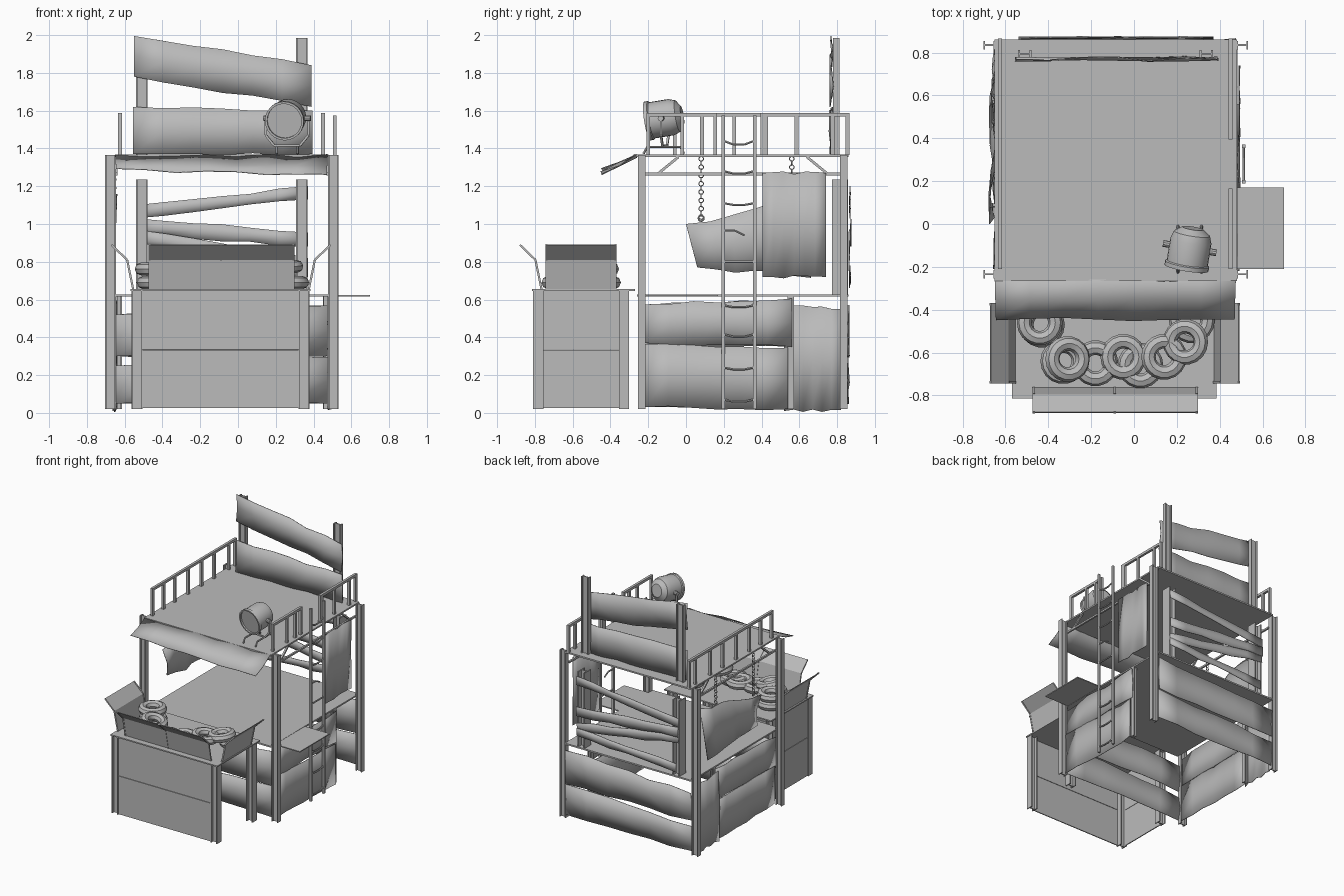
import bpy, bmesh, math, random
from mathutils import Vector, Matrix

cube = bpy.data.objects.get("Cube")
if cube:
    bpy.data.objects.remove(cube, do_unlink=True)
random.seed(4)

grey = bpy.data.materials.new("plain grey")
grey.use_nodes = True
grey.diffuse_color = (0.5, 0.5, 0.5, 1)
grey.node_tree.nodes["Principled BSDF"].inputs["Base Color"].default_value = (0.5, 0.5, 0.5, 1)
smooth_parts = []


def finish(name, bm, smooth=False):
    bmesh.ops.recalc_face_normals(bm, faces=bm.faces)
    me = bpy.data.meshes.new(name)
    bm.to_mesh(me)
    bm.free()
    me.materials.append(grey)
    ob = bpy.data.objects.new(name, me)
    bpy.context.scene.collection.objects.link(ob)
    if smooth:
        smooth_parts.append(ob)
    return ob


def box(name, x0, x1, y0, y1, z0, z1):
    bm = bmesh.new()
    size = Matrix.Diagonal((x1 - x0, y1 - y0, z1 - z0, 1))
    mid = Matrix.Translation(((x0 + x1) / 2, (y0 + y1) / 2, (z0 + z1) / 2))
    bmesh.ops.create_cube(bm, size=1, matrix=mid @ size)
    return finish(name, bm)


def bars(name, pairs, size, sides=4):
    """Straight bars between pairs of points, in one mesh."""
    bm = bmesh.new()
    for p, q in pairs:
        p, q = Vector(p), Vector(q)
        turn = (q - p).to_track_quat('Z', 'Y').to_matrix().to_4x4()
        spin = Matrix.Rotation(math.pi / sides, 4, 'Z')
        r = size / 2 / math.cos(math.pi / sides)
        bmesh.ops.create_cone(bm, cap_ends=True, segments=sides, radius1=r, radius2=r,
                              depth=(q - p).length, matrix=Matrix.Translation((p + q) / 2) @ turn @ spin)
    return finish(name, bm, sides > 4)


def path(points):
    return list(zip(points, points[1:]))


def ibeam(name, x, y, z0, z1, w=0.056, d=0.04, t=0.008):
    """H section standing upright, web along x."""
    a, b, h = w / 2, d / 2, t / 2
    half = [(-a, -b), (-a + t, -b), (-a + t, -h), (a - t, -h), (a - t, -b), (a, -b)]
    ring = half + [(-u, -v) for u, v in half]
    bm = bmesh.new()
    face = bm.faces.new([bm.verts.new((x + u, y + v, z0)) for u, v in ring])
    up = bmesh.ops.extrude_face_region(bm, geom=[face])["geom"]
    bmesh.ops.translate(bm, vec=(0, 0, z1 - z0), verts=[v for v in up if isinstance(v, bmesh.types.BMVert)])
    return finish(name, bm)


def sheet(name, corners, bulge, nx=6, ny=2, rough=0.008, thick=0.005):
    """Dented sheet spanning four corners: two along one edge, two back along the other."""
    a, b, c, d = map(Vector, corners)
    normal = (b - a).cross(d - a).normalized()
    rise = (d - a).normalized()
    bm = bmesh.new()
    grid = []
    for j in range(ny + 1):
        for i in range(nx + 1):
            u, v = i / nx, j / ny
            p = a.lerp(b, u).lerp(d.lerp(c, u), v)
            p += normal * random.uniform(-bulge, bulge)
            if 0 < i < nx and j in (0, ny):
                p += rise * random.uniform(-rough, rough)
            grid.append(bm.verts.new(p))
    for j in range(ny):
        for i in range(nx):
            k = j * (nx + 1) + i
            bm.faces.new([grid[k], grid[k + 1], grid[k + nx + 2], grid[k + nx + 1]])
    ob = finish(name, bm, True)
    mod = ob.modifiers.new("thickness", 'SOLIDIFY')
    mod.thickness, mod.offset = thick, 0
    return ob


def torus(name, centre, major, minor, turn=Matrix(), n=18, m=8):
    bm = bmesh.new()
    rings = [[bm.verts.new(turn @ Vector(((major + minor * math.cos(t)) * math.cos(s),
                                          (major + minor * math.cos(t)) * math.sin(s),
                                          minor * math.sin(t))) + Vector(centre))
              for t in (2 * math.pi * k / m for k in range(m))]
             for s in (2 * math.pi * k / n for k in range(n))]
    for i in range(n):
        r, q = rings[i], rings[(i + 1) % n]
        for k in range(m):
            bm.faces.new([r[k], q[k], q[(k + 1) % m], r[(k + 1) % m]])
    return finish(name, bm, True)


# Frame: corner posts and two decks
for x in (-0.675, 0.505):
    for y in (-0.235, 0.835):
        ibeam("corner_post", x, y, 0.02, 1.365)
box("lower_deck", -0.65, 0.48, -0.26, 0.86, 0.615, 0.627)
box("upper_deck", -0.65, 0.48, -0.265, 0.86, 1.355, 1.367)
box("side_shelf", 0.48, 0.70, -0.21, 0.17, 0.617, 0.625)

# Bracing under the upper deck
for x in (-0.645, 0.475):
    bars("deck_brace", [((x, -0.22, 1.265), (x, 0.82, 1.265)),
                        ((x, -0.15, 1.265), (x, -0.04, 1.355)),
                        ((x, 0.75, 1.265), (x, 0.64, 1.355))], 0.014)

# Railings, open on one side for the ladder
def railing(name, x, ys):
    bars(name, [((x, ys[0] - 0.01, 1.578), (x, ys[-1] + 0.01, 1.578))]
         + [((x, y, 1.365), (x, y, 1.578)) for y in ys], 0.02)

railing("left_railing_front", 0.45, (-0.2, -0.02, 0.085, 0.155))
railing("left_railing_back", 0.45, (0.405, 0.425, 0.585, 0.775, 0.855))
railing("right_railing", -0.625, (-0.2, -0.06, 0.085, 0.255, 0.425, 0.585, 0.775, 0.855))

# Ladder with bent rungs
bars("ladder_rails", [((0.512, y, 0.02), (0.512, y, 1.575)) for y in (0.197, 0.363)], 0.018)
for z in (0.07, 0.24, 0.415, 0.57, 0.80, 1.11, 1.28, 1.44):
    sag = random.uniform(0.008, 0.02) if z != 0.80 else 0
    bars("ladder_rung", path([(0.512, 0.2, z), (0.512, 0.25, z - sag),
                              (0.512, 0.31, z - sag), (0.512, 0.36, z)]), 0.011, 6)
bars("broken_rung", path([(0.512, 0.2, 0.965), (0.512, 0.26, 0.965), (0.512, 0.31, 0.94)]), 0.011, 6)

# Rear posts and barricade boards
for x in (-0.51, 0.337):
    ibeam("rear_post", x, 0.815, 0.625, 1.235, 0.062, 0.085)
    ibeam("roof_post", x, 0.795, 1.365, 1.985, 0.062, 0.034)
def rear_board(name, y, left, right, bulge=0.004):
    """Each end is given as (x, bottom z, top z)."""
    sheet(name, [(left[0], y, left[1]), (right[0], y, right[1]),
                 (right[0], y, right[2]), (left[0], y, left[2])], bulge)

rear_board("roof_board_top", 0.77, (-0.55, 1.78, 1.995), (0.39, 1.62, 1.84), 0.012)
rear_board("roof_board_bottom", 0.77, (-0.555, 1.37, 1.62), (0.395, 1.37, 1.60), 0.012)
rear_board("rear_board_a", 0.868, (-0.54, 1.03, 1.10), (0.37, 1.13, 1.20), 0.002)
rear_board("rear_board_b", 0.872, (-0.54, 0.95, 1.03), (0.37, 0.88, 0.955), 0.002)
rear_board("rear_board_c", 0.864, (-0.54, 0.90, 0.97), (0.37, 0.75, 0.82), 0.002)
rear_board("rear_board_d", 0.868, (-0.52, 0.66, 0.73), (0.37, 0.72, 0.78), 0.002)

# Dented sheet walls round the lower storey
for name, y in (("rear", 0.853), ("front", -0.235)):
    rear_board(name + "_wall_top", y, (-0.645, 0.30, 0.52), (0.475, 0.30, 0.57), 0.012)
    rear_board(name + "_wall_bottom", y, (-0.645, 0.05, 0.25), (0.475, 0.05, 0.295), 0.012)

def side_sheet(name, x, front, back, bulge=0.009):
    """Each end is given as (y, bottom z, top z)."""
    return sheet(name, [(x, front[0], front[1]), (x, back[0], back[1]),
                        (x, back[0], back[2]), (x, front[0], front[2])], bulge)

side_sheet("left_wall_top", 0.485, (-0.22, 0.37, 0.575), (0.56, 0.35, 0.605))
side_sheet("left_wall_bottom", 0.485, (-0.22, 0.03, 0.365), (0.54, 0.02, 0.345))
side_sheet("right_wall_front_top", -0.65, (-0.21, 0.34, 0.57), (0.55, 0.35, 0.6))
side_sheet("right_wall_front_bottom", -0.65, (-0.21, 0.03, 0.335), (0.54, 0.02, 0.345))
side_sheet("right_wall_back", -0.655, (0.52, 0.01, 0.575), (0.82, 0.015, 0.55))
for x in (-0.63, 0.465):
    ibeam("door_post", x, 0.555, 0.02, 0.615, 0.03, 0.035, 0.006)

# Hanging sheets and chains
side_sheet("left_hanging_sheet", 0.492, (0.405, 0.72, 1.27), (0.74, 0.72, 1.27), 0.003)
sheet("right_hanging_sheet", [(-0.665, 0.06, 0.77), (-0.66, 0.66, 0.715),
                              (-0.655, 0.74, 1.16), (-0.665, 0.0, 1.0)], 0.015, rough=0.015)
for y, low in ((0.08, 1.03), (0.56, 1.12)):
    count = round((1.355 - low) / 0.022)
    for k in range(count):
        turn = Matrix.Rotation(math.pi / 2 * (k % 2), 3, 'Z') @ Matrix.Rotation(math.pi / 2, 3, 'Y')
        torus("chain_link", (-0.658, y, 1.345 - 0.022 * k), 0.012, 0.003, turn, 10, 5)
    torus("chain_ring", (-0.66, y, low), 0.015, 0.004, Matrix.Rotation(math.pi / 2, 3, 'Y'), 12, 6)

# Drooping awning with a ragged lower edge
sheet("awning", [(-0.645, -0.445, 1.285), (0.47, -0.445, 1.262), (0.475, -0.262, 1.362), (-0.65, -0.262, 1.362)],
      0.01, nx=7, ny=2, rough=0.006)

# Counter
for x in (-0.535, 0.35):
    for y in (-0.782, -0.328):
        ibeam("counter_post", x, y, 0.02, 0.645, 0.058, 0.055)
box("counter_top", -0.57, 0.385, -0.815, -0.27, 0.645, 0.655)
for z0, z1 in ((0.025, 0.333), (0.336, 0.645)):
    box("counter_front_panel", -0.51, 0.325, -0.805, -0.797, z0, z1)
    box("counter_side_panel", -0.56, -0.552, -0.76, -0.35, z0, z1)

# Bent flaps round the counter: profile runs outward and upward
flap_profile = [(0.0, 0.655), (0.032, 0.81), (0.115, 0.89)]
def flap(name, place, s0, s1, ribs):
    bm = bmesh.new()
    rows = [[bm.verts.new(place(o, s, z)) for s in (s0, s1)] for o, z in flap_profile]
    for r, q in path(rows):
        bm.faces.new([r[0], r[1], q[1], q[0]])
    ob = finish(name, bm)
    mod = ob.modifiers.new("thickness", 'SOLIDIFY')
    mod.thickness, mod.offset = 0.005, 0
    for s in ribs:
        bars(name + "_rib", path([place(o, s, z) for o, z in flap_profile]), 0.011)

flap("front_flap", lambda o, s, z: (s, -0.765 - o, z), -0.47, 0.295, (-0.468, -0.09, 0.293))
flap("left_flap", lambda o, s, z: (0.375 + o, s, z), -0.74, -0.372, (-0.738, -0.374))
flap("right_flap", lambda o, s, z: (-0.555 - o, s, z), -0.74, -0.372, (-0.738, -0.374))

# Heaped tyres
for x, y, z, tilt in ((-0.43, -0.47, 0.69, 0), (-0.18, -0.65, 0.69, 0), (0.03, -0.66, 0.69, 0),
                      (0.27, -0.45, 0.69, 0), (-0.31, -0.63, 0.755, 0.25), (0.14, -0.62, 0.755, 0.1),
                      (0.24, -0.55, 0.765, -0.15), (-0.05, -0.62, 0.70, 0), (-0.33, -0.64, 0.69, 0),
                      (-0.44, -0.46, 0.762, 0)):
    torus("tyre", (x, y, z), 0.073, 0.034, Matrix.Rotation(tilt, 3, 'Y'))

# Floodlight: turned drum aimed forward and slightly down
front, back = Vector((0.245, -0.205, 1.545)), Vector((0.275, -0.02, 1.575))
aim = (back - front).to_track_quat('Z', 'Y').to_matrix()
length = (back - front).length
bm = bmesh.new()
drum = [(0.092, 0.012), (0.092, 0), (0.104, 0), (0.104, 0.02), (0.097, 0.025), (0.097, 0.13), (0.085, 0.165), (0.05, length)]
rings = [[bm.verts.new(aim @ Vector((r * math.cos(t), r * math.sin(t), h)) + front)
          for t in (2 * math.pi * k / 24 for k in range(24))] for r, h in drum]
for r, q in path(rings):
    for k in range(24):
        bm.faces.new([r[k], r[(k + 1) % 24], q[(k + 1) % 24], q[k]])
bm.faces.new(rings[0])
bm.faces.new(rings[-1])
finish("floodlight_drum", bm, True)
side = Vector((0.113, -0.02, 0))
pivot = (front + back) / 2
drop = Vector((0, 0, -0.09))
low = Vector((0, 0, -0.145))
bars("floodlight_yoke", path([pivot - side, pivot - side + drop, pivot - side * 0.6 + low,
                              pivot + side * 0.6 + low, pivot + side + drop, pivot + side]), 0.012)
bars("floodlight_pivot", [(pivot - side * 1.1, pivot - side * 0.8), (pivot + side * 0.8, pivot + side * 1.1)], 0.03, 10)
for x in (0.205, 0.315):
    bars("floodlight_foot", path([(x, -0.225, 1.372), (x, -0.205, 1.408), (x, -0.03, 1.408), (x, -0.01, 1.372)]), 0.012, 6)

# Smooth shading for rounded and dented parts
bpy.ops.object.select_all(action='DESELECT')
for ob in smooth_parts:
    ob.select_set(True)
bpy.context.view_layer.objects.active = smooth_parts[0]
bpy.ops.object.shade_smooth_by_angle(angle=math.radians(35))
